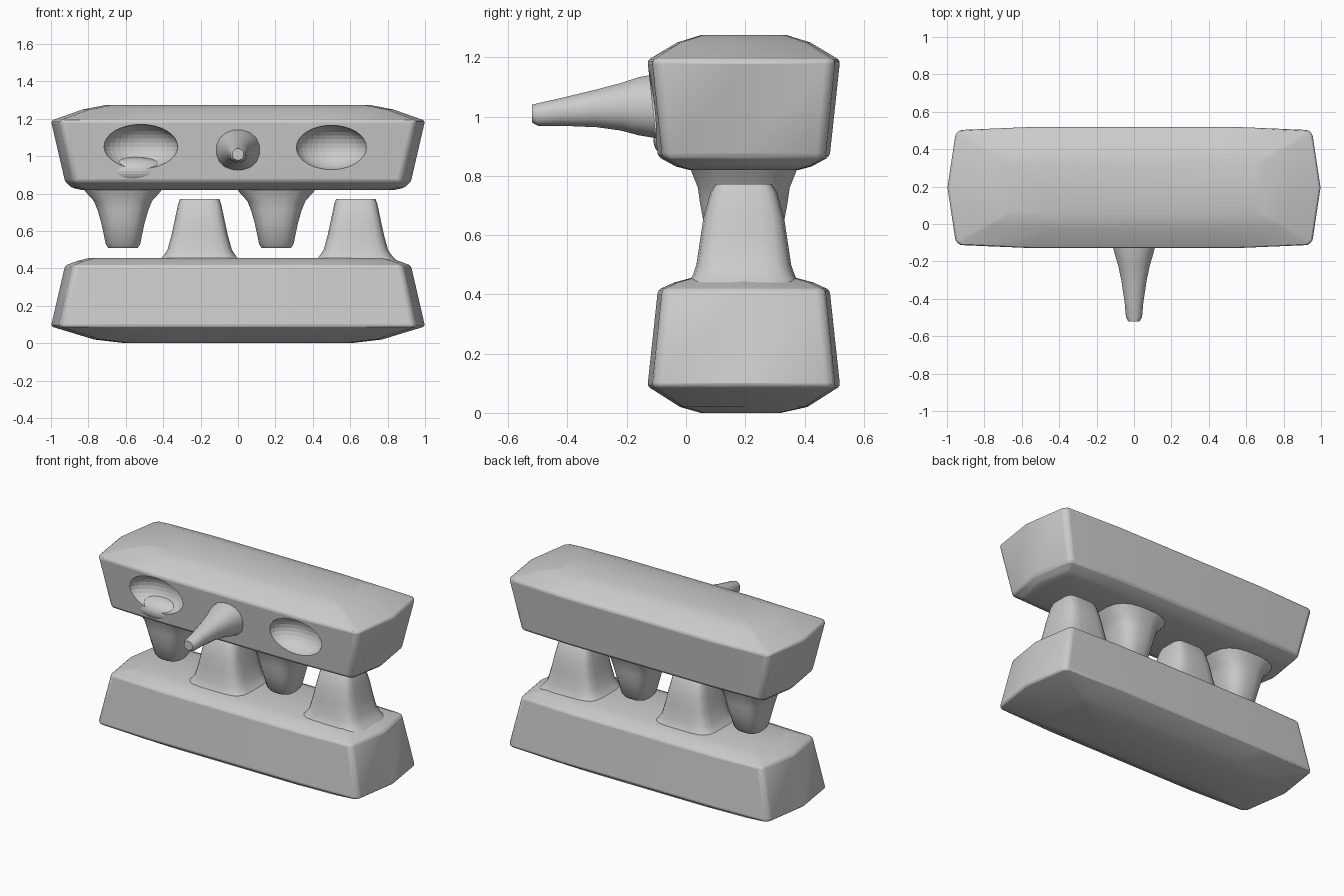
import bpy, bmesh, math

if "Cube" in bpy.data.objects:
    bpy.data.objects.remove(bpy.data.objects["Cube"])

YC = 0.195  # depth centre of both bars


def superellipse(n, p):
    pts = []
    for i in range(n):
        a = 2 * math.pi * (i + 0.5) / n
        c, s = math.cos(a), math.sin(a)
        pts.append((math.copysign(abs(c) ** (2 / p), c), math.copysign(abs(s) ** (2 / p), s)))
    m = max(abs(u) for u, v in pts)
    return [(u / m, v / m) for u, v in pts]


def loft(name, outline, rings, along_y=False, bevel=0):
    """rings: (level, centre_u, centre_v, half_u, half_v)"""
    bm = bmesh.new()
    loops = []
    for w, cu, cv, hu, hv in rings:
        loop = []
        for u, v in outline:
            a, b = cu + u * hu, cv + v * hv
            loop.append(bm.verts.new((a, w, b) if along_y else (a, b, w)))
        loops.append(loop)
    n = len(outline)
    for lo, hi in zip(loops, loops[1:]):
        for i in range(n):
            bm.faces.new((lo[i], lo[(i + 1) % n], hi[(i + 1) % n], hi[i]))
    bm.faces.new(loops[0])
    bm.faces.new(loops[-1])
    bmesh.ops.recalc_face_normals(bm, faces=bm.faces)
    me = bpy.data.meshes.new(name)
    bm.to_mesh(me)
    bm.free()
    ob = bpy.data.objects.new(name, me)
    bpy.context.collection.objects.link(ob)
    if bevel:
        mod = ob.modifiers.new("soft_edges", "BEVEL")
        mod.width, mod.segments, mod.limit_method = bevel, 2, "ANGLE"
        mod.angle_limit = math.radians(25)
    return ob


def smooth(ob, angle=35):
    bpy.ops.object.select_all(action="DESELECT")
    ob.select_set(True)
    bpy.context.view_layer.objects.active = ob
    bpy.ops.object.shade_smooth_by_angle(angle=math.radians(angle))


def ellipsoid(name, loc, size):
    bpy.ops.mesh.primitive_uv_sphere_add(segments=32, ring_count=16, location=loc)
    ob = bpy.context.object
    ob.name, ob.scale = name, size
    return ob


def boolean(ob, other, op):
    mod = ob.modifiers.new(op.lower(), "BOOLEAN")
    mod.operation, mod.object, mod.solver = op, other, "EXACT"
    other.hide_render = True
    other.hide_set(True)


# Bar plan: long rectangle with clipped corners and slightly pointed ends
quarter = [(1, 0), (0.957, 0.88), (0.935, 0.95), (0.55, 1)]
upper_half = quarter + [(-u, v) for u, v in reversed(quarter)]
bar_plan = upper_half + [(u, -v) for u, v in reversed(upper_half[1:-1])]

# Upper and lower jaw bars
upper = loft("upper_jaw", bar_plan, [
    (0.82, 0, YC, 0.84, 0.185), (0.832, 0, YC, 0.89, 0.23),
    (0.865, 0, YC, 0.925, 0.29), (1.19, 0, YC, 1.0, 0.325),
    (1.25, 0, YC, 0.83, 0.225), (1.275, 0, YC, 0.70, 0.145)], bevel=0.012)
lower = loft("lower_jaw", bar_plan, [
    (0.0, 0, 0.185, 0.60, 0.135), (0.02, 0, YC, 0.77, 0.215),
    (0.09, 0, YC, 1.0, 0.325), (0.415, 0, YC, 0.925, 0.29),
    (0.44, 0, YC, 0.86, 0.235), (0.455, 0, YC, 0.80, 0.18)], bevel=0.012)

# Eye sockets, the left one half covered by a raised cheek
boolean(upper, ellipsoid("left_socket_cutter", (-0.52, -0.13, 1.05), (0.20, 0.13, 0.12)), "DIFFERENCE")
boolean(upper, ellipsoid("right_socket_cutter", (0.50, -0.13, 1.045), (0.19, 0.13, 0.12)), "DIFFERENCE")
boolean(upper, ellipsoid("left_cheek", (-0.55, -0.01, 0.92), (0.19, 0.10, 0.075)), "UNION")
smooth(upper)
smooth(lower)

# Upper teeth: rounded tapering pegs
for name, x in (("upper_tooth_left", -0.615), ("upper_tooth_right", 0.205)):
    smooth(loft(name, superellipse(20, 2.8), [
        (0.835, x, YC, 0.215, 0.185), (0.81, x, YC, 0.20, 0.175),
        (0.76, x, YC, 0.155, 0.155), (0.71, x, YC, 0.135, 0.148),
        (0.64, x, YC, 0.115, 0.135), (0.53, x, YC, 0.092, 0.10),
        (0.508, x, YC, 0.078, 0.08)]), 45)

# Lower teeth: squarer tapering blocks with flared feet
for name, x in (("lower_tooth_left", -0.205), ("lower_tooth_right", 0.63)):
    smooth(loft(name, superellipse(20, 4.5), [
        (0.44, x, YC, 0.22, 0.185), (0.465, x, YC, 0.195, 0.172),
        (0.50, x, YC, 0.172, 0.16), (0.58, x, YC, 0.15, 0.148),
        (0.66, x, YC, 0.133, 0.136), (0.745, x, YC, 0.115, 0.112),
        (0.772, x, YC, 0.105, 0.095)]), 40)

# Long pointed nose on the front
smooth(loft("nose", superellipse(16, 2.2), [
    (-0.10, 0, 1.035, 0.118, 0.108), (-0.16, 0, 1.035, 0.103, 0.098),
    (-0.22, 0, 1.033, 0.085, 0.080), (-0.30, 0, 1.028, 0.068, 0.064),
    (-0.42, 0, 1.016, 0.05, 0.047), (-0.50, 0, 1.007, 0.043, 0.038),
    (-0.52, 0, 1.01, 0.03, 0.03)], along_y=True), 45)
